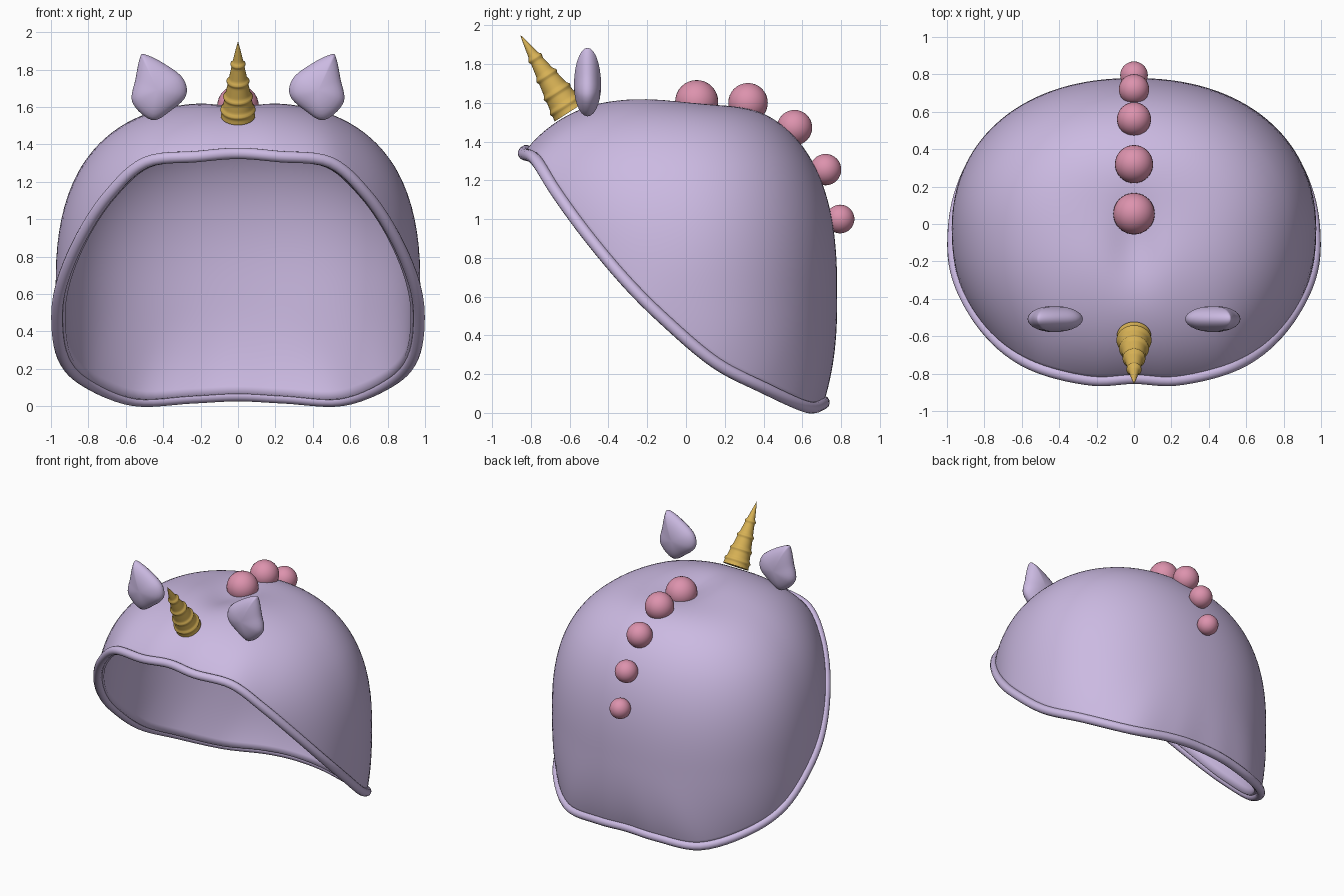
import bpy, bmesh, math
from mathutils import Vector, Quaternion

if "Cube" in bpy.data.objects:
    bpy.data.objects.remove(bpy.data.objects["Cube"])


def material(name, rgb):
    m = bpy.data.materials.new(name)
    m.diffuse_color = (*rgb, 1)
    m.use_nodes = True
    m.node_tree.nodes["Principled BSDF"].inputs["Base Color"].default_value = m.diffuse_color
    return m


LAVENDER = material("lavender", (0.60, 0.49, 0.76))
PINK = material("pink", (0.72, 0.29, 0.42))
GOLD = material("gold", (0.68, 0.44, 0.09))


def finish(bm, name, mat, angle=60):
    me = bpy.data.meshes.new(name)
    bm.to_mesh(me)
    bm.free()
    ob = bpy.data.objects.new(name, me)
    bpy.context.collection.objects.link(ob)
    me.materials.append(mat)
    bpy.ops.object.select_all(action='DESELECT')
    ob.select_set(True)
    bpy.context.view_layer.objects.active = ob
    bpy.ops.object.shade_smooth_by_angle(angle=math.radians(angle))
    return ob


def smooth_loop(pts, steps):
    """Closed Catmull-Rom curve through the points."""
    out, n = [], len(pts)
    for i in range(n):
        a, b, c, d = (pts[(i + k) % n] for k in (-1, 0, 1, 2))
        for s in range(steps):
            t = s / steps
            out.append(0.5 * (2 * b + (c - a) * t + (2 * a - 5 * b + 4 * c - d) * t * t
                              + (3 * b - a - 3 * c + d) * t ** 3))
    return out


def loft(bm, rings, start=None, end=None):
    """Skin closed rings, with optional points closing each end."""
    vr = [[bm.verts.new(p) for p in r] for r in rings]
    n = len(vr[0])
    for a, b in zip(vr, vr[1:]):
        for i in range(n):
            bm.faces.new((a[i], a[(i + 1) % n], b[(i + 1) % n], b[i]))
    for ring, p in ((vr[0], start), (vr[-1], end)):
        if p is not None:
            v = bm.verts.new(p)
            for i in range(n):
                bm.faces.new((ring[i], ring[(i + 1) % n], v))
    bmesh.ops.recalc_face_normals(bm, faces=bm.faces)


# Opening edge: right half from top centre to bottom centre, then mirrored
half = [Vector(p) for p in (
    (0, -0.825, 1.352), (0.22, -0.835, 1.335), (0.49, -0.775, 1.305), (0.68, -0.67, 1.14),
    (0.83, -0.51, 0.92), (0.935, -0.31, 0.68), (0.968, -0.11, 0.48), (0.935, 0.15, 0.26),
    (0.81, 0.40, 0.13), (0.56, 0.62, 0.032), (0.25, 0.70, 0.045), (0, 0.71, 0.057))]
rim = smooth_loop(half + [Vector((-p.x, p.y, p.z)) for p in half[-2:0:-1]], 6)

# Hood body: rounded dome around a centre, swept from the rim to a pole
CENTRE = Vector((0, -0.05, 0.6))
POLE = Vector((0, 0.68, 0.73)).normalized()


def dome(d):
    x = abs(d.x) / 0.98
    y = abs(d.y) / (0.83 if d.y > 0 else 1.0)
    z = abs(d.z) / (1.04 if d.z > 0 else 1.1)
    plan = (x ** 2.2 + y ** 2.2) ** (1 / 2.2)
    return 1 / (plan ** 2.6 + z ** 2.6) ** (1 / 2.6)


def dent(p):
    """Soft hollow on the crown."""
    if p.z > 1.3:
        wide = 0.04 * math.exp(-(p.x / 0.45) ** 2 - ((p.y - 0.1) / 0.25) ** 2)
        narrow = 0.045 * math.exp(-(p.x / 0.13) ** 2 - ((p.y + 0.12) / 0.22) ** 2)
        p.z -= wide + narrow
    return p


STEPS = 36
rings = []
for s in range(STEPS):
    t = s / STEPS
    ring = []
    for p in rim:
        off = p - CENTRE
        d0 = off.normalized()
        fit = off.length / dome(d0)
        axis = d0.cross(POLE).normalized()
        d = Quaternion(axis, d0.angle(POLE) * t) @ d0
        k = 1 + (fit - 1) * max(0, 1 - t * 2.5) ** 2
        ring.append(dent(CENTRE + d * dome(d) * k))
    rings.append(ring)
bm = bmesh.new()
loft(bm, rings, end=dent(CENTRE + POLE * dome(POLE)))
bm.faces.ensure_lookup_table()
if bm.faces[-1].normal.dot(POLE) < 0:
    bmesh.ops.reverse_faces(bm, faces=bm.faces)
hood = finish(bm, "hood", LAVENDER)
wall = hood.modifiers.new("wall", 'SOLIDIFY')
wall.thickness = 0.045
wall.offset = -1

# Piped hem round the opening
bm = bmesh.new()
tube = []
n = len(rim)
for i, p in enumerate(rim):
    tan = (rim[(i + 1) % n] - rim[i - 1]).normalized()
    u = (p - CENTRE - tan * tan.dot(p - CENTRE)).normalized()
    v = tan.cross(u)
    tube.append([p + 0.031 * (u * math.cos(a) + v * math.sin(a))
                 for a in (math.tau * k / 12 for k in range(12))])
loft(bm, tube + [tube[0]])
bmesh.ops.remove_doubles(bm, verts=bm.verts, dist=1e-5)
bmesh.ops.recalc_face_normals(bm, faces=bm.faces)
finish(bm, "hem", LAVENDER)

# Ears: leaf outline puffed out front and back
outline = smooth_loop([Vector((x, 0, z)) for x, z in (
    (0.50, 1.882), (0.40, 1.835), (0.295, 1.755), (0.278, 1.66), (0.36, 1.58),
    (0.46, 1.53), (0.565, 1.625), (0.548, 1.75), (0.525, 1.86))], 5)
for side, name in ((1, "right_ear"), (-1, "left_ear")):
    mid = Vector((0.43, -0.508, 1.69))
    layers = []
    for k in range(1, 14):
        a = math.pi * k / 14
        layers.append([])
        for p in outline:
            q = mid + (Vector((p.x, mid.y, p.z)) - mid) * math.sin(a)
            layers[-1].append((q.x * side, mid.y - 0.07 * math.cos(a), q.z))
    bm = bmesh.new()
    loft(bm, layers, start=(mid.x * side, mid.y - 0.07, mid.z),
         end=(mid.x * side, mid.y + 0.07, mid.z))
    finish(bm, name, LAVENDER)

# Horn: tapered cone with raised bands
base, tip = Vector((0, -0.60, 1.553)), Vector((0, -0.855, 1.95))
axis = tip - base
u = Vector((1, 0, 0))
v = axis.normalized().cross(u)
rings = []
for k in range(61):
    t = k / 61
    r = 0.092 * (1 - t) ** 0.9
    for band in (0.09, 0.26, 0.47, 0.70):
        r += 0.010 * math.exp(-((t - band) / 0.022) ** 2)
    rings.append([base + axis * t + r * (u * math.cos(a) + v * math.sin(a))
                  for a in (math.tau * j / 32 for j in range(32))])
bm = bmesh.new()
loft(bm, rings, start=base, end=tip)
finish(bm, "horn", GOLD)

# Mane: row of shrinking pompoms down the back
for i, (y, z, r) in enumerate(((0.055, 1.606, 0.111), (0.32, 1.6, 0.102), (0.56, 1.472, 0.091),
                               (0.72, 1.255, 0.081), (0.795, 1.0, 0.074))):
    bm = bmesh.new()
    bmesh.ops.create_uvsphere(bm, u_segments=32, v_segments=16, radius=r)
    bmesh.ops.translate(bm, verts=bm.verts, vec=(0, y, z))
    finish(bm, f"mane_pompom_{i + 1}", PINK)
